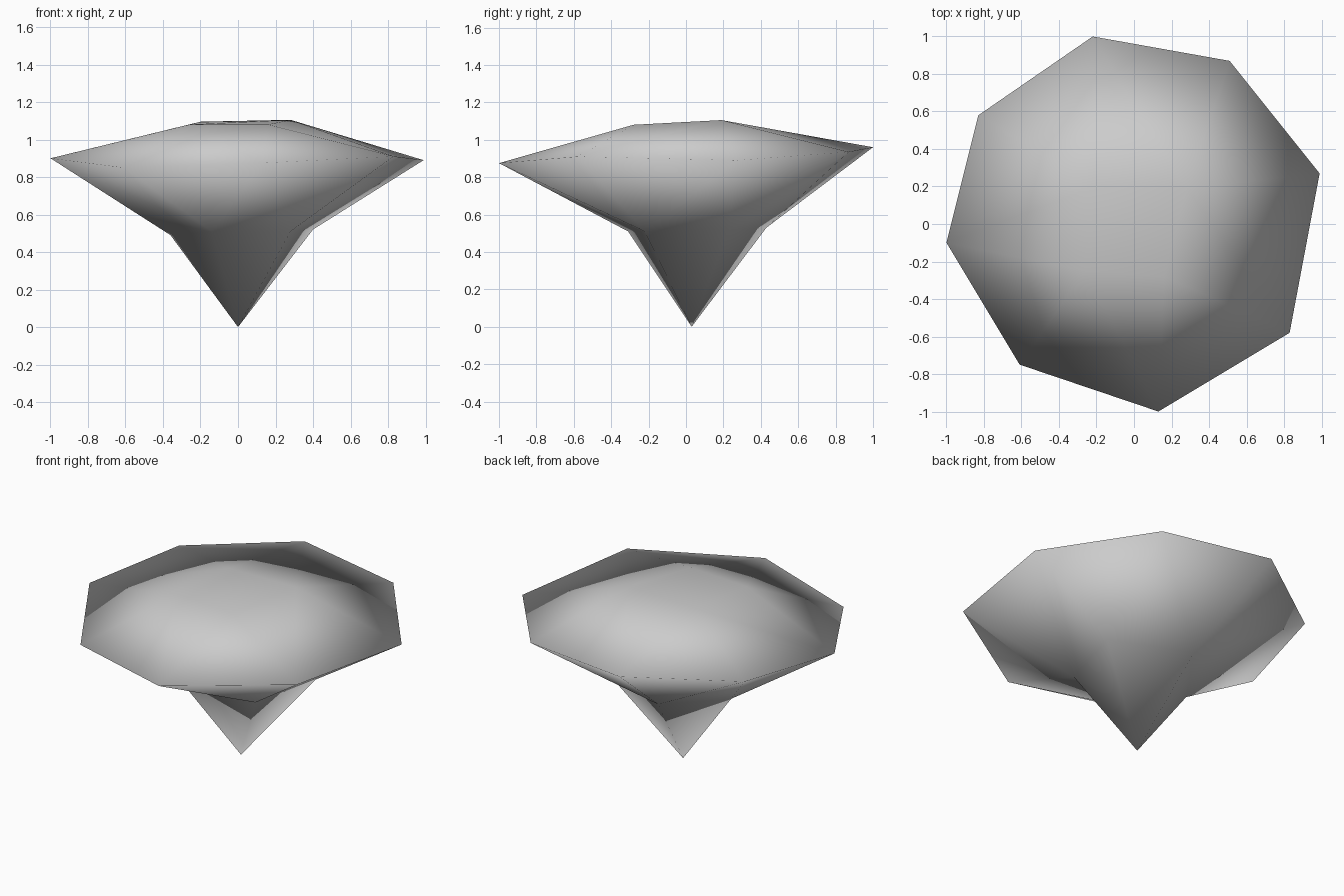
import bpy
import bmesh
from math import atan2, tau

cube = bpy.data.objects.get("Cube")
if cube:
    bpy.data.objects.remove(cube, do_unlink=True)

grey = bpy.data.materials.new("plain_grey")
grey.use_nodes = True
colour = (0.6, 0.6, 0.6, 1)
grey.diffuse_color = colour
bsdf = next(n for n in grey.node_tree.nodes if n.type == "BSDF_PRINCIPLED")
bsdf.inputs["Base Color"].default_value = colour

bm = bmesh.new()


def ring(points):
    """Add a ring of vertices, sorted by angle around the axis."""
    points = sorted(points, key=lambda p: atan2(p[1], p[0]))
    return [bm.verts.new(p) for p in points]


def turn(verts, i):
    """Angle of ring vertex i, growing past a full turn."""
    v = verts[i % len(verts)].co
    return atan2(v.y, v.x) + tau * (i // len(verts))


def zip_rings(a, b):
    """Join two rings of different counts with triangles, by angle."""
    i = j = 0
    while i < len(a) or j < len(b):
        va, vb = a[i % len(a)], b[j % len(b)]
        step_a = turn(a, i) + turn(a, i + 1)
        step_b = turn(b, j) + turn(b, j + 1)
        if j >= len(b) or (i < len(a) and step_a <= step_b):
            i += 1
            bm.faces.new((va, a[i % len(a)], vb))
        else:
            j += 1
            bm.faces.new((va, b[j % len(b)], vb))


# Flat crown of the cap
crown = ring([(0.16, -0.28, 1.08), (0.28, 0.19, 1.105),
              (-0.2, 0.2, 1.095), (-0.26, -0.25, 1.08)])
# Wide eight-sided rim
rim = ring([(-0.22, 1.0, 0.96), (0.51, 0.87, 0.935), (0.99, 0.27, 0.89),
            (0.83, -0.58, 0.91), (0.13, -1.0, 0.875), (-0.61, -0.75, 0.85),
            (-1.0, -0.1, 0.9), (-0.83, 0.58, 0.93)])
# Five-sided neck where the underside meets the stem
neck = ring([(-0.1, 0.43, 0.53), (-0.36, 0.05, 0.49), (-0.14, -0.31, 0.51),
             (0.28, -0.22, 0.51), (0.4, 0.23, 0.52)])
tip = bm.verts.new((0, 0.03, 0))

bm.faces.new(crown)
zip_rings(crown, rim)
zip_rings(rim, neck)
for k, v in enumerate(neck):
    bm.faces.new((v, tip, neck[(k + 1) % len(neck)]))
bmesh.ops.recalc_face_normals(bm, faces=bm.faces)
for face in bm.faces:
    face.smooth = True

mesh = bpy.data.meshes.new("pointed_cap")
bm.to_mesh(mesh)
bm.free()
mesh.materials.append(grey)
bpy.context.collection.objects.link(bpy.data.objects.new("pointed_cap", mesh))
